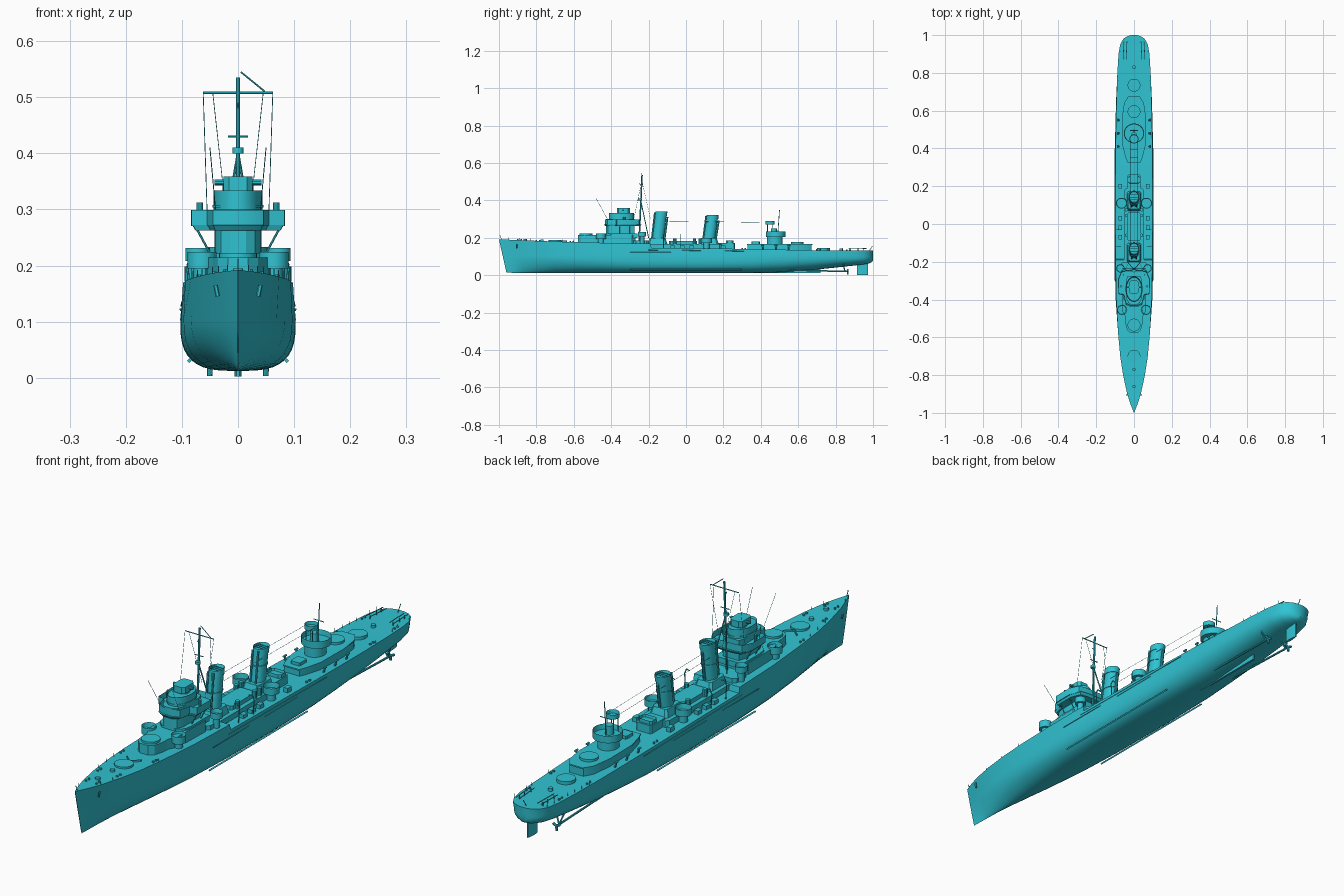
import bpy, bmesh, math
from mathutils import Vector

paint = bpy.data.materials.new("teal_paint")
paint.diffuse_color = (0.03, 0.55, 0.65, 1)


def finish(name, bm):
    bmesh.ops.recalc_face_normals(bm, faces=bm.faces)
    for f in bm.faces:
        f.smooth = True
    for e in bm.edges:
        e.smooth = len(e.link_faces) == 2 and e.calc_face_angle(0) < math.radians(32)
    me = bpy.data.meshes.new(name)
    bm.to_mesh(me)
    bm.free()
    me.materials.append(paint)
    ob = bpy.data.objects.new(name, me)
    bpy.context.collection.objects.link(ob)
    return ob


def prism(name, pts, z0, z1, scale=1.0, dy=0.0, rim=0.0, depth=0.0):
    """Extruded plan outline, optionally tapered, raked or with a sunken top."""
    bm = bmesh.new()
    c = sum((Vector(p) for p in pts), Vector((0, 0))) / len(pts)
    lo = [bm.verts.new((x, y, z0)) for x, y in pts]
    hi = [bm.verts.new((c.x + (x - c.x) * scale, c.y + (y - c.y) * scale + dy, z1)) for x, y in pts]
    n = len(pts)
    for i in range(n):
        bm.faces.new((lo[i], lo[(i + 1) % n], hi[(i + 1) % n], hi[i]))
    bm.faces.new(lo[::-1])
    top = bm.faces.new(hi)
    if rim:
        bmesh.ops.recalc_face_normals(bm, faces=bm.faces)
        bmesh.ops.inset_region(bm, faces=[top], thickness=rim)
        for v in top.verts:
            v.co.z -= depth
    return finish(name, bm)


def rect(x0, x1, y0, y1, c=0.0):
    if not c:
        return [(x0, y0), (x1, y0), (x1, y1), (x0, y1)]
    return [(x0 + c, y0), (x1 - c, y0), (x1, y0 + c), (x1, y1 - c),
            (x1 - c, y1), (x0 + c, y1), (x0, y1 - c), (x0, y0 + c)]


def oval(x, y, rx, ry=None, n=24):
    ry = ry or rx
    return [(x + rx * math.cos(i * math.tau / n), y + ry * math.sin(i * math.tau / n)) for i in range(n)]


def sym(half):
    """Mirror a half outline, listed bow to stern, across x = 0."""
    return half + [(-x, y) for x, y in reversed(half)]


def rods(name, segs, r=0.002, n=6):
    bm = bmesh.new()
    for p, q in segs:
        p, q = Vector(p), Vector(q)
        d = q - p
        m = d.to_track_quat('Z', 'Y').to_matrix().to_4x4()
        m.translation = (p + q) / 2
        bmesh.ops.create_cone(bm, cap_ends=True, segments=n, radius1=r, radius2=r, depth=d.length, matrix=m)
    return finish(name, bm)


# Hull: stations of (y, max half width, deck half width, deck z, keel z, fullness)
stations = [
    (-1.0, .001, .001, .192, .014, 1.2), (-.95, .013, .020, .190, .013, 1.3),
    (-.9, .027, .036, .188, .012, 1.4), (-.8, .051, .058, .184, .012, 1.6),
    (-.7, .069, .073, .180, .012, 1.8), (-.58, .084, .084, .177, .012, 2.1),
    (-.4, .097, .094, .172, .012, 2.6), (-.19, .102, .098, .169, .012, 3.0),
    (-.185, .102, .098, .147, .012, 3.0), (.1, .103, .099, .144, .012, 3.1),
    (.35, .102, .098, .140, .012, 2.8), (.5, .099, .096, .137, .016, 2.5),
    (.65, .095, .093, .134, .026, 2.4), (.8, .088, .088, .132, .041, 2.4),
    (.9, .080, .082, .131, .052, 2.5), (.95, .070, .073, .131, .058, 2.5),
    (.98, .052, .057, .131, .064, 2.4), (.993, .032, .038, .131, .070, 2.3),
    (1.0, .012, .016, .131, .078, 2.0)]
bm = bmesh.new()
rows = []
N = 10
for y, ww, wd, zd, zk, n in stations:
    zw = .105
    half = []
    for i in range(N + 1):
        a = i / N * math.pi / 2
        half.append((ww * math.sin(a) ** (2 / n), zk + (zw - zk) * (1 - abs(math.cos(a)) ** (2 / n))))
    half.append((wd, zd))
    bow = max(0, 1 - (y + 1) / .3)
    ring = [(-x, z) for x, z in reversed(half[1:])] + half
    rows.append([bm.verts.new((x, y + .04 * bow * (1 - (z - .014) / .178), z)) for x, z in ring])
for a, b in zip(rows, rows[1:]):
    m = len(a)
    for i in range(m):
        bm.faces.new((a[i], a[(i + 1) % m], b[(i + 1) % m], b[i]))
bm.faces.new(rows[0])
bm.faces.new(rows[-1][::-1])
finish("hull", bm)

# Underwater fittings
prism("skeg", sym([(.004, .4), (.004, .72)]), .012, .04)
prism("rudder", sym([(.003, .915), (.006, .935), (.002, .972)]), .002, .075)
for s in (-1, 1):
    rods("propeller_shaft", [((s * .045, .45, .03), (s * .05, .87, .02))], .004, 10)
    rods("shaft_struts", [((s * .05, .85, .02), (s * .03, .84, .06)), ((s * .05, .85, .02), (s * .066, .84, .065))], .003)
    for k in range(3):
        a = k * math.tau / 3 + .5
        d = Vector((math.cos(a), 0, math.sin(a)))
        p = Vector((s * .05, .865, .02))
        b = rods("propeller_blade", [((0, 0, 0), d * .017)], .005, 8)
        b.location = p
    # bilge keels and side rubbing strakes
    rods("bilge_keel", [((s * .087, -.3, .030), (s * .087, .3, .030))], .004, 4)
    rods("rubbing_strake", [((s * .103, -.3, .122), (s * .102, -.08, .122)), ((s * .102, .02, .12), (s * .102, .22, .12)),
                            ((s * .100, -.2, .135), (s * .101, .4, .128))], .0015)

# Forward gun house and mounts
prism("forward_gun_house", sym([(.018, -.578), (.036, -.562), (.044, -.53), (.046, -.49), (.062, -.46), (.064, -.29), (.05, -.27)]), .165, .214)
prism("gun_ring_1", oval(0, -.70, .034), .17, .188)
prism("gun_ring_2", oval(0, -.535, .034), .21, .222)
prism("breakwater", sym([(.004, -.665), (.03, -.64), (.03, -.635), (.004, -.66)]), .17, .185)
for s in (-1, 1):
    prism("forward_gun_tub", oval(s * .064, -.455, .026), .195, .224, rim=.003, depth=.02)
    prism("forward_tub_base", oval(s * .064, -.455, .015, n=12), .165, .197)
    prism("waist_gun_tub", oval(s * .072, -.235, .022), .208, .231, rim=.003, depth=.016)
    prism("waist_tub_base", oval(s * .072, -.235, .012, n=12), .15, .21)

# Bridge tower
tower = sym([(.014, -.428), (.03, -.418), (.04, -.395), (.042, -.30), (.034, -.275)])
prism("bridge_lower", sym([(.03, -.425), (.055, -.40), (.06, -.37), (.06, -.26)]), .2, .222)
prism("bridge_tower", tower, .215, .30)
wing = sym([(.02, -.432), (.045, -.42), (.055, -.375), (.083, -.37), (.084, -.29), (.066, -.25), (.03, -.245)])
prism("bridge_wing_floor", [(x * .9, y) for x, y in wing], .262, .272, scale=1.08)
prism("bridge_wing_bulwark", wing, .270, .299, rim=.003, depth=.022)
prism("pilot_house", oval(0, -.345, .044, .066), .28, .334, rim=.003, depth=.008)
prism("pilot_house_band", oval(0, -.345, .0455, .068), .303, .308)
prism("director_post", oval(0, -.335, .022), .32, .337)
prism("fire_director", rect(-.026, .026, -.37, -.30, .01), .334, .359)
rods("director_rangefinder", [((-.042, -.335, .348), (.042, -.335, .348))], .005, 10)
for s in (-1, 1):
    rods("wing_supports", [((s * .075, y, .268), (s * .05, y, .222)) for y in (-.355, -.30)], .002)
    prism("wing_sight", oval(s * .068, -.33, .006, n=10), .27, .312)
    rods("whip_aerial", [((s * .04, -.42, .30), (s * .05, -.48, .41))], .0008, 4)

# Mast, yard and rigging
top = Vector((0, -.235, .535))
rods("mast", [((0, -.252, .16), top)], .004, 8)
rods("mast_legs", [((s * .035, -.20, .2), (0, -.242, .40)) for s in (-1, 1)], .0025)
rods("yard", [((-.062, -.236, .508), (.062, -.236, .508)), ((-.018, -.24, .43), (.018, -.24, .43))], .002)
rods("gaff", [((.005, -.236, .545), (.048, -.236, .51)), ((0, -.25, .49), (0, -.235, .475))], .0015)
prism("masthead_lookout", oval(0, -.246, .010, n=12), .40, .41)
wires = []
for s in (-1, 1):
    wires += [((s * .062, -.236, .508), (s * .055, -.28, .295)), ((s * .045, -.236, .508), (s * .022, -.19, .30)),
              ((s * .02, -.13, .29), (s * .02, .44, .282))]
rods("rigging", wires, .0007, 4)

# Midships deck houses
prism("midship_house", rect(-.054, .054, -.205, .19, .012), .135, .168)
prism("midship_house_aft", rect(-.034, .034, .17, .262, .006), .135, .173)
prism("house_step", rect(-.036, .036, -.09, .06, .008), .16, .184)
prism("break_house", rect(-.07, .07, -.28, -.2, .012), .14, .187)
for s in (-1, 1):
    prism("midship_gun_tub", oval(s * .066, .11, .029), .172, .198, rim=.003, depth=.02)
    prism("midship_tub_base", oval(s * .066, .11, .016, n=12), .135, .174)
    for y in (-.07, -.02, .03, .2):
        prism("deck_locker", rect(s * .073 - .009, s * .073 + .009, y - .012, y + .012), .135, .16)
    for y in (-.12, -.03):
        rods("davit", [((s * .086, y, .14), (s * .09, y, .20)), ((s * .09, y, .20), (s * .082, y, .218)),
                       ((s * .082, y, .218), (s * .068, y, .215))], .0022)
    for y in (-.06, .045, .075):
        prism("ventilator", oval(s * .04, y, .009, n=10), .16, .197)
prism("searchlight_platform", rect(-.03, .03, .215, .255, .008), .165, .187, rim=.002, depth=.01)

# Funnels with casings, caps and steam pipes
for y, h in ((-.152, .342), (.122, .322)):
    prism("funnel_casing", rect(-.04, .04, y - .055, y + .055, .01), .16, .198, scale=.78)
    prism("funnel", oval(0, y, .026, .031), .18, h - .022, dy=.018, scale=.97)
    prism("funnel_cap", oval(0, y + .018, .0275, .032), h - .024, h, dy=.003, rim=.004, depth=.012)
    prism("funnel_band", oval(0, y + .010, .028, .033), .255, .260)
    rods("funnel_grille", [((-.024, y + .02 + k, h - .003), (.024, y + .02 + k, h - .003)) for k in (-.012, 0, .012)], .0015)
    rods("steam_pipe", [((s * .012, y - .034, .17), (s * .012, y - .015, h - .006)) for s in (-1, 1)], .004, 8)
    rods("exhaust_pipe", [((0, y + .034, .17), (0, y + .053, h - .03))], .005, 8)

# Aft deck house, control tower and mounts
prism("aft_house", sym([(.034, .33), (.045, .36), (.06, .42), (.062, .56), (.05, .64), (.03, .672)]), .125, .166)
prism("aft_house_edge", sym([(.034, .326), (.046, .356), (.062, .42), (.064, .56), (.052, .642), (.03, .676)]), .163, .168)
prism("aft_tower", oval(0, .475, .038, .042), .16, .215)
prism("aft_platform", oval(0, .48, .054, .052), .205, .233, rim=.003, depth=.02)
prism("aft_director", oval(0, .47, .016, n=16), .21, .250)
rods("aft_mast", [((0, .49, .21), (0, .50, .35)), ((-.022, .495, .285), (.022, .495, .285))], .0018)
prism("aft_lookout", oval(0, .45, .024, n=16), .272, .290, rim=.002, depth=.014)
rods("aft_lookout_legs", [((s * .014, .45 + t * .014, .21), (s * .014, .45 + t * .014, .275)) for s in (-1, 1) for t in (-1, 1)], .0018)
prism("gun_ring_3", oval(0, .595, .034), .16, .177)
prism("gun_ring_4", oval(0, .735, .034), .125, .145)
prism("house_locker", rect(-.02, .02, .35, .395, .004), .16, .18)

# Deck fittings: bollards, capstans, winches, launchers, racks, staffs
for s in (-1, 1):
    for y, x, z in ((-.9, .022, .185), (-.8, .042, .18), (-.62, .07, .175), (.3, .085, .138), (.7, .078, .13), (.86, .07, .128)):
        for k in (0, .018):
            prism("bollard", oval(s * x, y + k, .004, n=8), z - .005, z + .009)
    for y in (.41, .48, .55):
        rods("side_launcher", [((s * .078, y, .13), (s * .086, y, .155)), ((s * .086, y - .008, .157), (s * .086, y + .008, .157))], .004)
    rods("stern_rack", [((s * .05 + k, .87, .145), (s * .045 + k, .965, .143)) for k in (-.008, .008)]
         + [((s * .05, y, .128), (s * .05, y, .146)) for y in (.88, .92, .95)], .0018)
    rods("anchor", [((s * .040, -.905, .165), (s * .036, -.905, .145))], .004)
    for y0, y1, x0, x1, z in ((-.95, -.6, .019, .08, .187), (.72, .95, .088, .07, .132)):
        pts = [(s * (x0 + (x1 - x0) * (k / 6) ** .75), y0 + (y1 - y0) * k / 6, z - (.011 if y0 < 0 else 0) * k / 6) for k in range(7)]
        rods("rail_posts", [(p, (p[0], p[1], p[2] + .014)) for p in pts], .0008, 4)
for y, z in ((-.86, .183), (-.77, .18), (.83, .13)):
    prism("capstan", oval(0, y, .009, n=12), z - .004, z + .012)
rods("jack_staff", [((0, -.985, .19), (0, -.995, .212))], .0015)
rods("ensign_staff", [((0, .98, .13), (0, .998, .158))], .0015)
